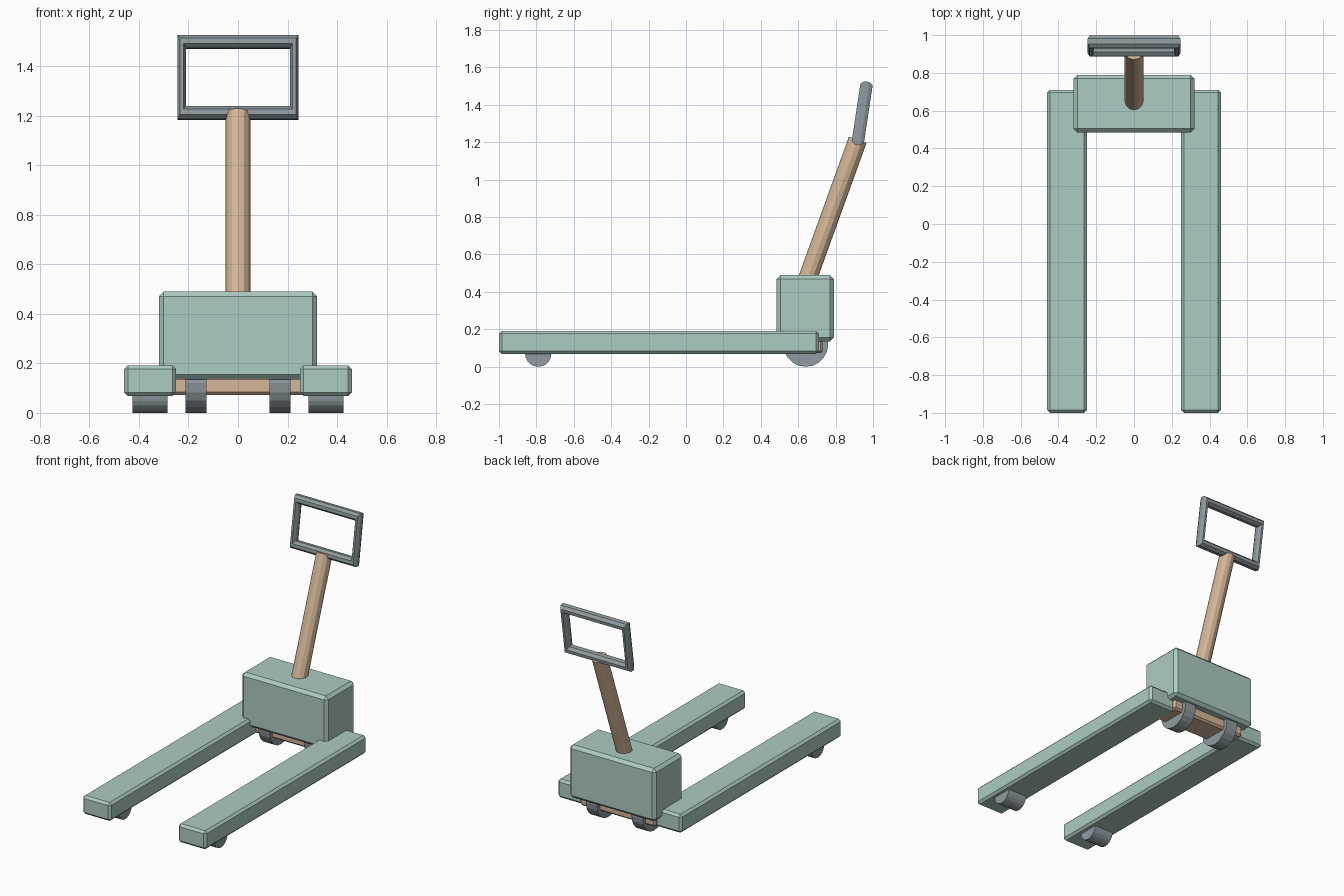
import bpy, bmesh
from math import sin, cos, pi, radians
from mathutils import Vector, Matrix

if "Cube" in bpy.data.objects:
    bpy.data.objects.remove(bpy.data.objects["Cube"])


def material(name, rgb):
    m = bpy.data.materials.new(name)
    m.diffuse_color = (*rgb, 1)
    m.use_nodes = True
    m.node_tree.nodes["Principled BSDF"].inputs["Base Color"].default_value = m.diffuse_color
    return m


GREEN = material("green_paint", (0.42, 0.60, 0.55))
BROWN = material("bronze_paint", (0.66, 0.47, 0.31))
DARK = material("dark_rubber", (0.28, 0.33, 0.35))


def box(name, x, y, z, mat, bevel):
    """Chamfered box from (min, max) ranges."""
    lo, hi = Vector((x[0], y[0], z[0])), Vector((x[1], y[1], z[1]))
    bpy.ops.mesh.primitive_cube_add(size=1, location=(lo + hi) / 2)
    ob = bpy.context.object
    ob.name = name
    ob.scale = hi - lo
    bpy.ops.object.transform_apply(location=False, rotation=False, scale=True)
    mod = ob.modifiers.new("chamfer", 'BEVEL')
    mod.width = bevel
    mod.segments = 1
    ob.data.materials.append(mat)
    return ob


def rod(name, a, b, radius, mat, sides):
    """Cylinder running from point a to point b."""
    a, b = Vector(a), Vector(b)
    bpy.ops.mesh.primitive_cylinder_add(vertices=sides, radius=radius,
                                        depth=(b - a).length, location=(a + b) / 2)
    ob = bpy.context.object
    ob.name = name
    ob.rotation_euler = (b - a).to_track_quat('Z', 'Y').to_euler()
    ob.data.materials.append(mat)
    return ob


# Pump housing and the steering axle block under it
box("pump_housing", (-0.32, 0.32), (0.485, 0.79), (0.135, 0.49), GREEN, 0.02)
box("axle_block", (-0.28, 0.28), (0.55, 0.73), (0.072, 0.16), BROWN, 0.012)

# Forks and wheels on both sides
for side, s in (("left", -1), ("right", 1)):
    box(f"fork_{side}", sorted((s * 0.25, s * 0.46)), (-1.0, 0.71), (0.068, 0.192), GREEN, 0.015)
    rod(f"load_wheel_{side}", (s * 0.285, -0.79, 0.07), (s * 0.427, -0.79, 0.07), 0.07, DARK, 20)
    rod(f"steer_wheel_{side}", (s * 0.128, 0.64, 0.12), (s * 0.212, 0.64, 0.12), 0.12, DARK, 20)

# Leaning tiller
rod("tiller", (0, 0.628, 0.41), (0, 0.918, 1.213), 0.05, BROWN, 12)

# Rectangular grip loop: oval section carried round four mitred corners
SIDES = 8
bm = bmesh.new()
rings = []
for sx, sz in ((-1, -1), (1, -1), (1, 1), (-1, 1)):
    ring = []
    for i in range(SIDES):
        t = 2 * pi * (i + 0.5) / SIDES
        out, depth = cos(t) / cos(pi / SIDES), sin(t) / cos(pi / SIDES)
        ring.append(bm.verts.new((sx * (0.228 + 0.017 * out), 0.033 * depth,
                                  sz * (0.145 + 0.026 * out))))
    rings.append(ring)
for k in range(4):
    a, b = rings[k], rings[(k + 1) % 4]
    for i in range(SIDES):
        j = (i + 1) % SIDES
        bm.faces.new((a[i], a[j], b[j], b[i]))
bmesh.ops.recalc_face_normals(bm, faces=bm.faces)
mesh = bpy.data.meshes.new("grip_loop")
bm.to_mesh(mesh)
bm.free()
mesh.materials.append(DARK)
grip = bpy.data.objects.new("grip_loop", mesh)
grip.location = (0, 0.942, 1.355)
grip.rotation_euler = (-radians(8.6), 0, 0)
bpy.context.collection.objects.link(grip)
